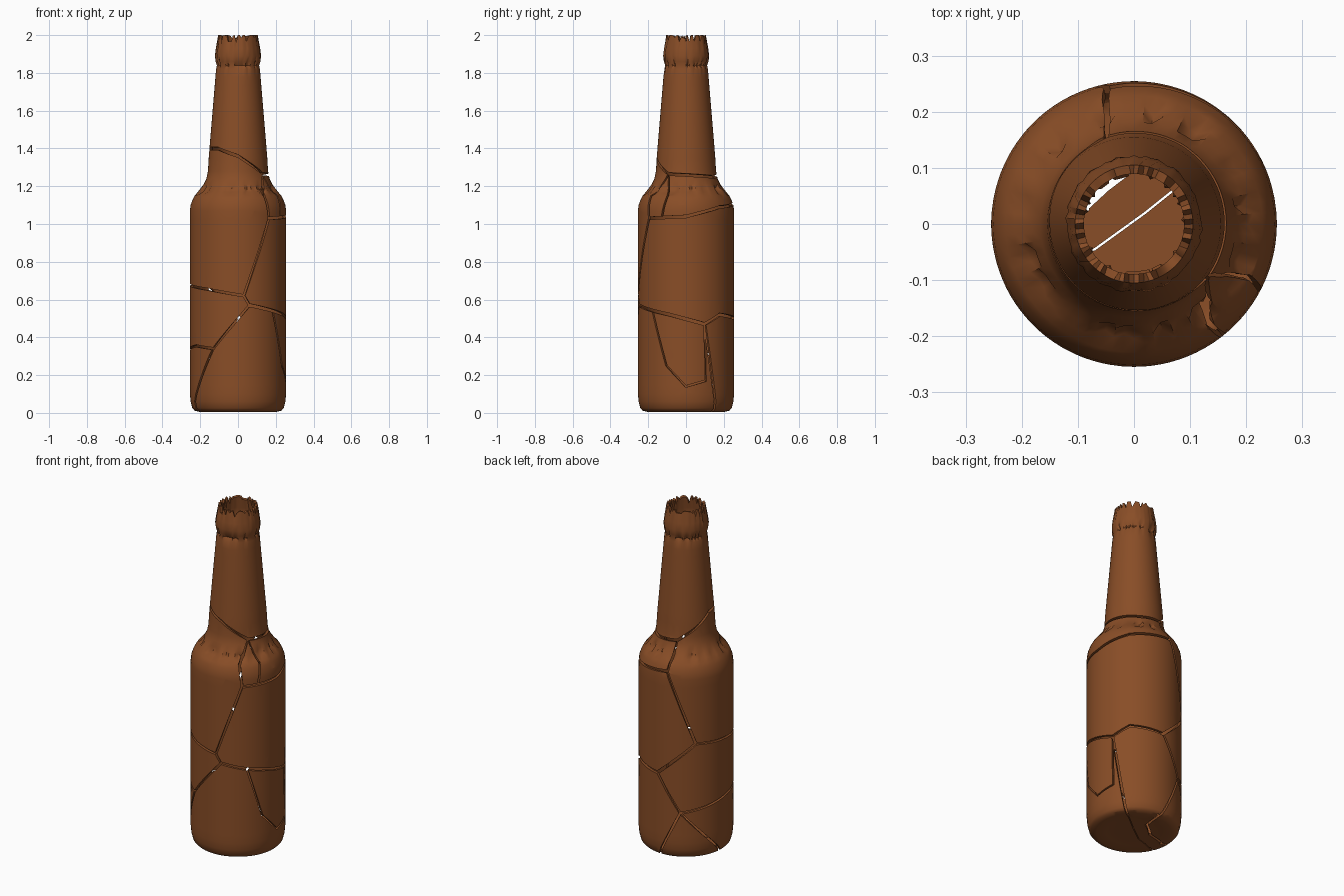
import bpy, bmesh, math, random
from mathutils import Vector

if "Cube" in bpy.data.objects:
    bpy.data.objects.remove(bpy.data.objects["Cube"])

random.seed(7)
R, COLS = 0.255, 72

# Profile: (v along wall, radius, height); v < 0 is the base disc
PROFILE = [(-.2, 0, .01), (-.15, .05, .01), (-.1, .1, .01), (-.05, .15, .01), (0, .2, .004), (.015, .23, .012),
           (.03, .242, .025), (.06, .251, .06), (.1, .2545, .1), (1.07, .2545, 1.07), (1.1, .251, 1.1),
           (1.13, .24, 1.13), (1.15, .229, 1.15), (1.17, .213, 1.17), (1.19, .197, 1.19), (1.21, .182, 1.21),
           (1.24, .167, 1.24), (1.28, .159, 1.28), (1.35, .155, 1.35), (1.4, .151, 1.4), (1.82, .116, 1.82),
           (1.84, .112, 1.84), (1.86, .119, 1.86), (1.89, .121, 1.89), (1.93, .116, 1.93), (2, .105, 2)]


def profile(v):
    for (a, ra, za), (b, rb, zb) in zip(PROFILE, PROFILE[1:]):
        if v <= b + 1e-6:
            t = (v - a) / (b - a)
            return ra + (rb - ra) * t, za + (zb - za) * t
    return PROFILE[-1][1:]


def ring_noise(choices):
    vals = [random.choice(choices) for _ in range(COLS)]

    def f(theta):
        x = (theta / math.tau % 1) * COLS
        i = int(x) % COLS
        return vals[i] * (1 - x % 1) + vals[(i + 1) % COLS] * (x % 1)
    return f


def cut(bm, p, q, w):
    """Open a gap of width w along the segment p-q (in the xy plane)."""
    p, q = Vector((*p, 0)), Vector((*q, 0))
    d = (q - p).normalized()
    n = Vector((-d.y, d.x, 0))
    h, length = w / 2, (q - p).length
    lo = [min(p[k], q[k]) - w for k in (0, 1)]
    hi = [max(p[k], q[k]) + w for k in (0, 1)]

    def near():
        out = []
        for f in bm.faces:
            cs = [v.co for v in f.verts]
            if max(c.z for c in cs) < .03 and all(
                    min(c[k] for c in cs) < hi[k] and max(c[k] for c in cs) > lo[k] for k in (0, 1)):
                out.append(f)
        return out

    for co, no in ((p + n * h, n), (p - n * h, n), (p - d * h, d), (q + d * h, d)):
        fs = near()
        if not fs:
            return
        geom = fs + list({e for f in fs for e in f.edges}) + list({v for f in fs for v in f.verts})
        bmesh.ops.bisect_plane(bm, geom=geom, dist=1e-5, plane_co=co, plane_no=no)
    dead = []
    for f in near():
        c = f.calc_center_median() - p
        if abs(c.dot(n)) < h and -h < c.dot(d) < length + h:
            dead.append(f)
    bmesh.ops.delete(bm, geom=dead, context='FACES')


# Unrolled wall grid
rows = sorted({p[0] for p in PROFILE} | {.1 + .0485 * i for i in range(1, 20)}
              | {1.4 + .042 * i for i in range(1, 10)})
bm = bmesh.new()
grid = [[bm.verts.new((math.tau * (i / COLS - .5) * R, v, 0)) for i in range(COLS + 1)] for v in rows]
for a, b in zip(grid, grid[1:]):
    for i in range(COLS):
        bm.faces.new((a[i], a[i + 1], b[i + 1], b[i]))

# Cracks: gap width, then (degrees, height) points
CRACKS = [
    (.015, [(-180, 1.4), (-135, 1.4), (-90, 1.36), (-35, 1.265), (0, 1.26), (60, 1.25), (108, 1.26),
            (150, 1.34), (180, 1.4)]),                                      # neck
    (.012, [(-83, .62), (-130, .655), (-180, .68), (-223, .69)]),           # front left middle
    (.013, [(137, .69), (101, 1.11), (108, 1.26)]),                         # back upper
    (.016, [(137, .69), (88, .5), (45, .52), (23, .47), (-20, .52), (-76, .57)]),  # right middle
    (.012, [(-76, .57), (-83, .62), (-50, 1.03), (-53, 1.15), (-35, 1.265)]),      # front diagonal
    (.014, [(-50, 1.03), (0, 1.04), (45, 1.09), (101, 1.11)]),              # right shoulder
    (.01, [(-30, 1.035), (-25, 1.15), (-35, 1.265)]),                       # shoulder chip
    (.012, [(88, .5), (118, .28), (181, .34), (210, .355), (239, .34)]),    # back lower
    (.012, [(-76, .57), (-121, .34), (-155, .06), (-157, -.01)]),           # front lower
    (.012, [(118, .28), (86, -.01)]),
    (.012, [(118, .28), (181, -.01)]),
    (.014, [(23, .47), (40, -.01)]),
    (.009, [(-44, .54), (-24, .25), (0, .14), (24, .17), (23, .47)]),       # right chip
]
for w, pts in CRACKS:
    for (a, za), (b, zb) in zip(pts, pts[1:]):
        for turn in (-360, 0, 360):
            cut(bm, (math.radians(a + turn) * R, za), (math.radians(b + turn) * R, zb), w)

# Roll the wall up, with dented rings and a jagged rim
dent_a, dent_b = ring_noise([0, 0, .5, 1]), ring_noise([0, 0, 0, 1])
jag, lip = ring_noise([0, 0, .1, .4, 1]), ring_noise([-.5, 0, .5])
for vert in bm.verts:
    th, v = vert.co.x / R, vert.co.y
    r, z = profile(v)
    r -= .026 * dent_a(th) * max(0, 1 - abs(v - 1.18) / .03)
    r -= .014 * dent_b(th) * max(0, 1 - abs(v - 1.845) / .03)
    r += .006 * lip(th) * max(0, 1 - abs(v - 1.91) / .05)
    z -= .035 * jag(th) * max(0, (v - 1.93) / .07)
    vert.co = (r * math.cos(th), r * math.sin(th), z)
bmesh.ops.remove_doubles(bm, verts=bm.verts, dist=2e-4)

# Base cracks
BASE = [(.014, [(.014, .22), (-.008, .097), (-.05, .065), (-.088, .03), (-.22, 0)]),
        (.004, [(.17, .14), (.02, .02), (-.07, -.045), (-.2, -.085)])]
for w, pts in BASE:
    for p, q in zip(pts, pts[1:]):
        cut(bm, p, q, w)
bmesh.ops.triangulate(bm, faces=[f for f in bm.faces if len(f.verts) > 4])

mesh = bpy.data.meshes.new("bottle_shard")
bm.to_mesh(mesh)
bm.free()
glass = bpy.data.materials.new("brown glass")
glass.diffuse_color = (.25, .075, .02, 1)
glass.use_nodes = True
glass.node_tree.nodes["Principled BSDF"].inputs["Base Color"].default_value = glass.diffuse_color
mesh.materials.append(glass)
bottle = bpy.data.objects.new("bottle_shard", mesh)
bpy.context.collection.objects.link(bottle)
bpy.context.view_layer.objects.active = bottle
bottle.select_set(True)

# Glass thickness, then one object per shard
solid = bottle.modifiers.new("thickness", 'SOLIDIFY')
solid.thickness, solid.offset = .016, -1
bpy.ops.object.modifier_apply(modifier=solid.name)
bpy.ops.object.shade_smooth_by_angle(angle=math.radians(35))
bpy.ops.object.mode_set(mode='EDIT')
bpy.ops.mesh.select_all(action='SELECT')
bpy.ops.mesh.separate(type='LOOSE')
bpy.ops.object.mode_set(mode='OBJECT')
